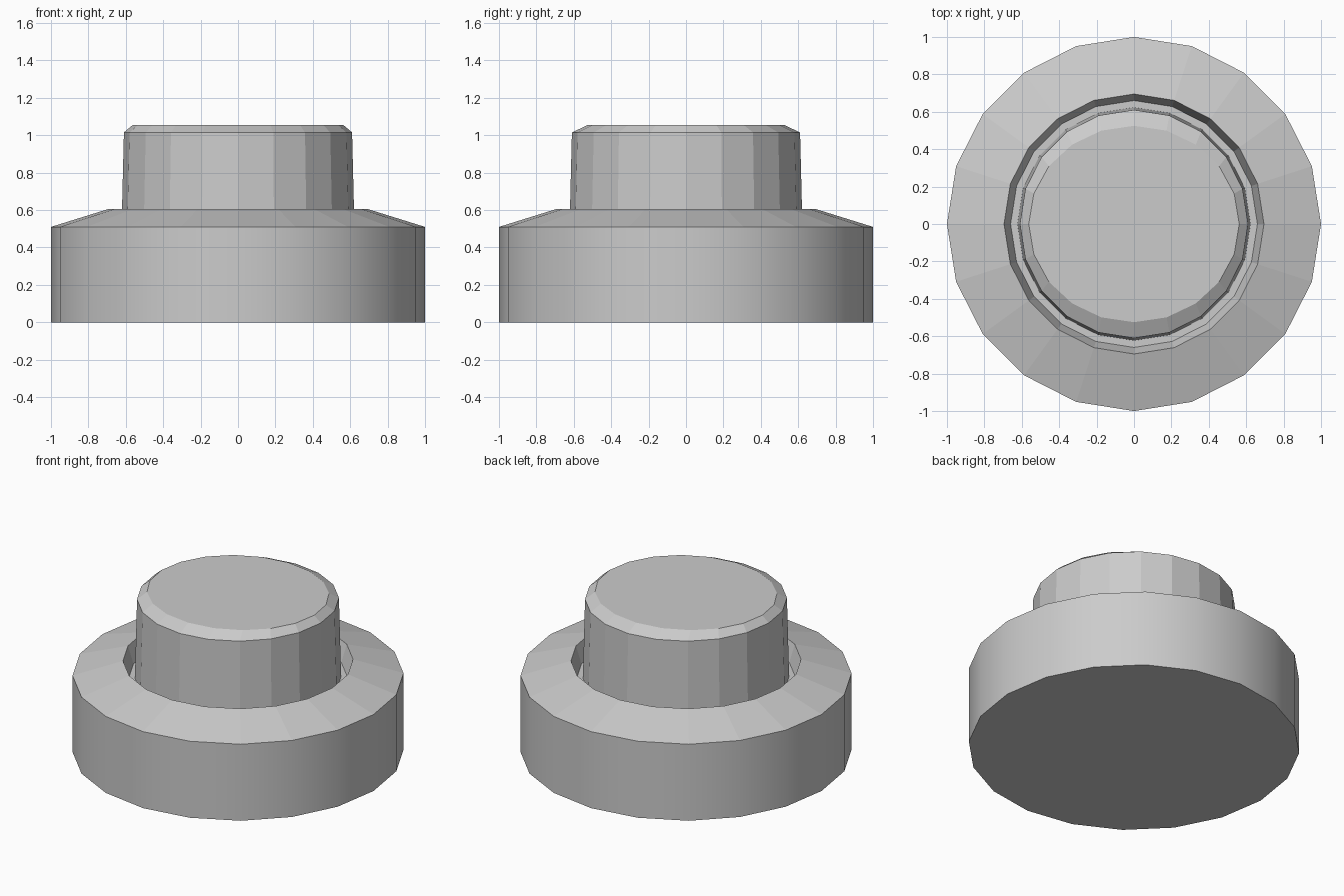
import bpy
import bmesh
from math import sin, cos, tau

if "Cube" in bpy.data.objects:
    bpy.data.objects.remove(bpy.data.objects["Cube"])

SIDES = 20


def lathe(name, profile, cap_start=False, cap_end=False, smooth_bands=()):
    """Spin rings of (radius_x, radius_y, z) into a faceted part."""
    bm = bmesh.new()
    rings = [[bm.verts.new((rx * cos(tau * i / SIDES), ry * sin(tau * i / SIDES), z))
              for i in range(SIDES)] for rx, ry, z in profile]
    for band, (a, b) in enumerate(zip(rings, rings[1:])):
        for i in range(SIDES):
            j = (i + 1) % SIDES
            face = bm.faces.new((a[i], a[j], b[j], b[i]))
            face.smooth = band in smooth_bands
    if cap_start:
        bm.faces.new(rings[0][::-1])
    if cap_end:
        bm.faces.new(rings[-1])
    mesh = bpy.data.meshes.new(name)
    bm.to_mesh(mesh)
    bm.free()
    obj = bpy.data.objects.new(name, mesh)
    bpy.context.collection.objects.link(obj)
    return obj


GROOVE_Z = 0.49

# Round housing with sloped shoulder and recessed groove
lathe("housing", [(1, 1, 0), (1, 1, 0.51), (0.695, 0.695, 0.605),
                  (0.66, 0.66, GROOVE_Z), (0.623, 0.623, GROOVE_Z)],
      cap_start=True, smooth_bands=(0,))

# Raised push button with slight taper and chamfered top
lathe("push_button", [(0.623, 0.623, GROOVE_Z), (0.61, 0.61, 1.015),
                      (0.563, 0.525, 1.055)], cap_end=True)
